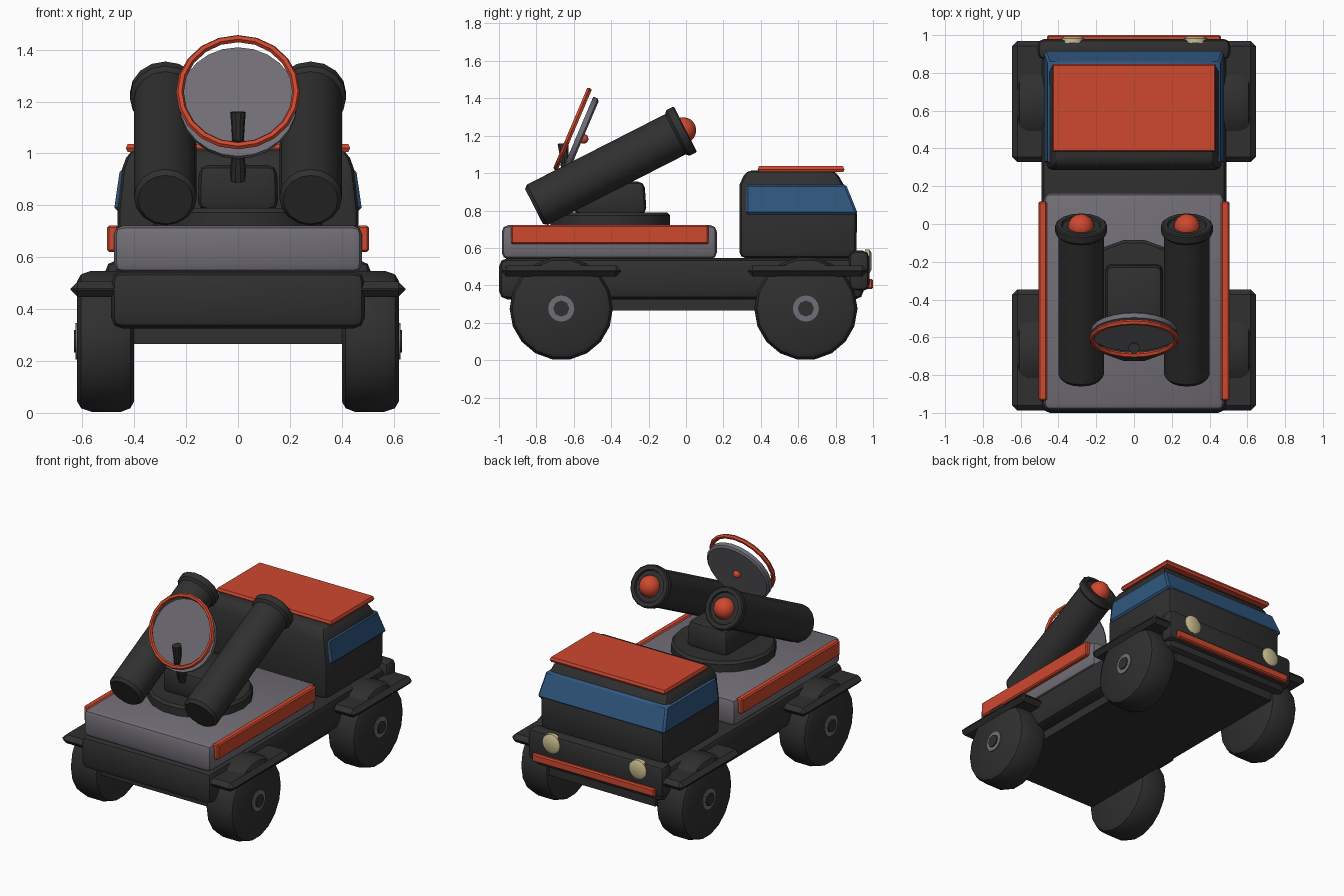
import bpy, bmesh, math
from mathutils import Vector, Matrix

if "Cube" in bpy.data.objects:
    bpy.data.objects.remove(bpy.data.objects["Cube"])


def mat(name, rgb):
    m = bpy.data.materials.new(name)
    m.diffuse_color = (*rgb, 1)
    m.use_nodes = True
    m.node_tree.nodes["Principled BSDF"].inputs["Base Color"].default_value = m.diffuse_color
    return m


DARK = mat("dark_charcoal", (0.029, 0.029, 0.029))
GREY = mat("warm_grey", (0.165, 0.155, 0.18))
RED = mat("red_orange", (0.62, 0.065, 0.028))
BLUE = mat("window_blue", (0.03, 0.095, 0.21))
LAMP = mat("lamp_cream", (0.6, 0.53, 0.28))


def finish(name, bm, material, bevel=0, segs=2, limit=30):
    bmesh.ops.recalc_face_normals(bm, faces=bm.faces)
    me = bpy.data.meshes.new(name)
    bm.to_mesh(me)
    bm.free()
    ob = bpy.data.objects.new(name, me)
    bpy.context.collection.objects.link(ob)
    me.materials.append(material)
    bpy.context.view_layer.objects.active = ob
    ob.select_set(True)
    if bevel:
        mod = ob.modifiers.new("Bevel", 'BEVEL')
        mod.width, mod.segments = bevel, segs
        mod.limit_method = 'ANGLE'
        mod.angle_limit = math.radians(limit)
        bpy.ops.object.modifier_apply(modifier="Bevel")
    bpy.ops.object.shade_smooth_by_angle(angle=math.radians(32))
    ob.select_set(False)
    return ob


def tiers(name, rows, material, bevel=0, segs=2, cx=0, limit=30):
    """Stacked rectangles: each row is (z, half width, y back, y front)."""
    bm = bmesh.new()
    rings = [[bm.verts.new(p) for p in ((cx - w, a, z), (cx + w, a, z), (cx + w, b, z), (cx - w, b, z))]
             for z, w, a, b in rows]
    for lo, hi in zip(rings, rings[1:]):
        for i in range(4):
            j = (i + 1) % 4
            bm.faces.new((lo[i], lo[j], hi[j], hi[i]))
    bm.faces.new(rings[0])
    bm.faces.new(rings[-1])
    return finish(name, bm, material, bevel, segs, limit)


def box(name, x0, x1, y0, y1, z0, z1, material, bevel=0, segs=2):
    w = (x1 - x0) / 2
    return tiers(name, [(z0, w, y0, y1), (z1, w, y0, y1)], material, bevel, segs, (x0 + x1) / 2)


def lathe(name, profile, n, origin, axis, material):
    """Turn a (radius, height) profile about an axis starting at origin."""
    bm = bmesh.new()
    m = Matrix.Translation(origin) @ Vector(axis).to_track_quat('Z', 'Y').to_matrix().to_4x4()
    rings = []
    for r, h in profile:
        rings.append([bm.verts.new(m @ Vector((r * math.cos(2 * math.pi * i / n),
                                               r * math.sin(2 * math.pi * i / n), h))) for i in range(n)])
    for lo, hi in zip(rings, rings[1:]):
        for i in range(n):
            j = (i + 1) % n
            bm.faces.new((lo[i], lo[j], hi[j], hi[i]))
    bm.faces.new(rings[0])
    bm.faces.new(rings[-1])
    return finish(name, bm, material)


def ball(name, r, loc, material):
    bm = bmesh.new()
    bmesh.ops.create_uvsphere(bm, u_segments=16, v_segments=10, radius=r, matrix=Matrix.Translation(loc))
    return finish(name, bm, material)


# Chassis, underbody and bumper
box("chassis", -0.49, 0.49, -1.0, 0.95, 0.325, 0.545, DARK, 0.045)
box("underbody", -0.40, 0.40, -0.9, 0.9, 0.265, 0.36, DARK)
box("front_bumper", -0.51, 0.51, 0.87, 0.98, 0.37, 0.585, DARK, 0.035)
box("bumper_stripe", -0.46, 0.46, 0.965, 1.0, 0.38, 0.435, RED, 0.008, 1)

# Cargo bed
box("bed", -0.478, 0.478, -0.985, 0.165, 0.54, 0.722, GREY, 0.035)

# Cab: body, wrap-around window, roof plate
tiers("cab", [(0.545, 0.462, 0.285, 0.91), (0.78, 0.465, 0.285, 0.915),
              (0.94, 0.447, 0.287, 0.842), (1.015, 0.42, 0.32, 0.80)], DARK, 0.035)
tiers("window_band", [(0.78, 0.478, 0.32, 0.92), (0.94, 0.455, 0.32, 0.855)], BLUE, 0.012, 1)
tiers("roof_plate", [(1.005, 0.425, 0.39, 0.84), (1.02, 0.432, 0.383, 0.847),
                     (1.037, 0.425, 0.39, 0.84)], RED)

# Parts repeated on both sides
for s, side in ((-1, "left"), (1, "right")):
    box(side + "_bed_rail", min(s * 0.46, s * 0.505), max(s * 0.46, s * 0.505),
        -0.935, 0.12, 0.62, 0.722, RED, 0.008, 1)
    lathe(side + "_headlight", [(0.064, 0), (0.064, 0.025), (0.045, 0.035)], 14,
          (s * 0.325, 0.957, 0.528), (0, 1, 0), LAMP)

    for end, y in (("rear", -0.667), ("front", 0.641)):
        tag = f"{side}_{end}"
        lathe(tag + "_tyre", [(0.235, 0), (0.262, 0.015), (0.276, 0.05), (0.276, 0.165),
                              (0.262, 0.205), (0.235, 0.22)], 18, (s * 0.40, y, 0.276), (s, 0, 0), DARK)
        lathe(tag + "_hub_ring", [(0.07, 0), (0.07, 0.02)], 16, (s * 0.606, y, 0.276), (s, 0, 0), GREY)
        lathe(tag + "_hub_cap", [(0.043, 0), (0.043, 0.03)], 8, (s * 0.603, y, 0.276), (s, 0, 0), DARK)
        cy = y if y < 0 else y + 0.008
        box(tag + "_fender", s * 0.525 - 0.12, s * 0.525 + 0.12, cy - 0.32, cy + 0.32,
            0.447, 0.506, DARK, 0.027, 1)

    # Launch tube with flared muzzle and round red tip
    start, muzzle = Vector((s * 0.28, -0.813, 0.822)), Vector((s * 0.28, -0.003, 1.235))
    d = (muzzle - start).normalized()
    L = (muzzle - start).length
    lathe(side + "_launch_tube", [(0.105, 0), (0.121, 0.02), (0.121, L - 0.06), (0.137, L - 0.045),
                                  (0.137, L - 0.006), (0.13, L), (0.105, L), (0.1, L - 0.012)],
          16, start, d, DARK)
    ball(side + "_missile_tip", 0.07, muzzle - d * 0.014, RED)

# Turntable and turret block
lathe("turntable", [(0.325, 0), (0.325, 0.055), (0.31, 0.072)], 18, (0, -0.405, 0.718), (0, 0, 1), DARK)
tiers("turret_block", [(0.78, 0.155, -0.60, -0.21), (0.955, 0.15, -0.60, -0.222)], DARK, 0.035)

# Radar dish, floating rim, mast and feed
tilt = math.radians(23)
normal = Vector((0, -math.cos(tilt), math.sin(tilt)))
centre = Vector((0, -0.568, 1.192))
lathe("radar_dish", [(0.215, -0.018), (0.228, -0.008), (0.228, 0.018)], 24, centre, normal, GREY)
ball("dish_back_knob", 0.026, centre - normal * 0.022, RED)

bpy.ops.mesh.primitive_torus_add(major_radius=0.224, minor_radius=0.015, major_segments=20, minor_segments=6,
                                 location=(0, -0.607, 1.236), rotation=normal.to_track_quat('Z', 'Y').to_euler())
rim = bpy.context.object
rim.name = "radar_rim"
rim.data.materials.append(RED)
rim.select_set(False)

lathe("radar_mast", [(0.032, 0), (0.022, 0.17)], 10, (0, -0.585, 0.90), (0, -0.4, 0.9), DARK)
lathe("radar_feed", [(0.02, 0), (0.03, 0.13)], 10, (0, -0.645, 1.03), (0, -0.1, 1), DARK)
